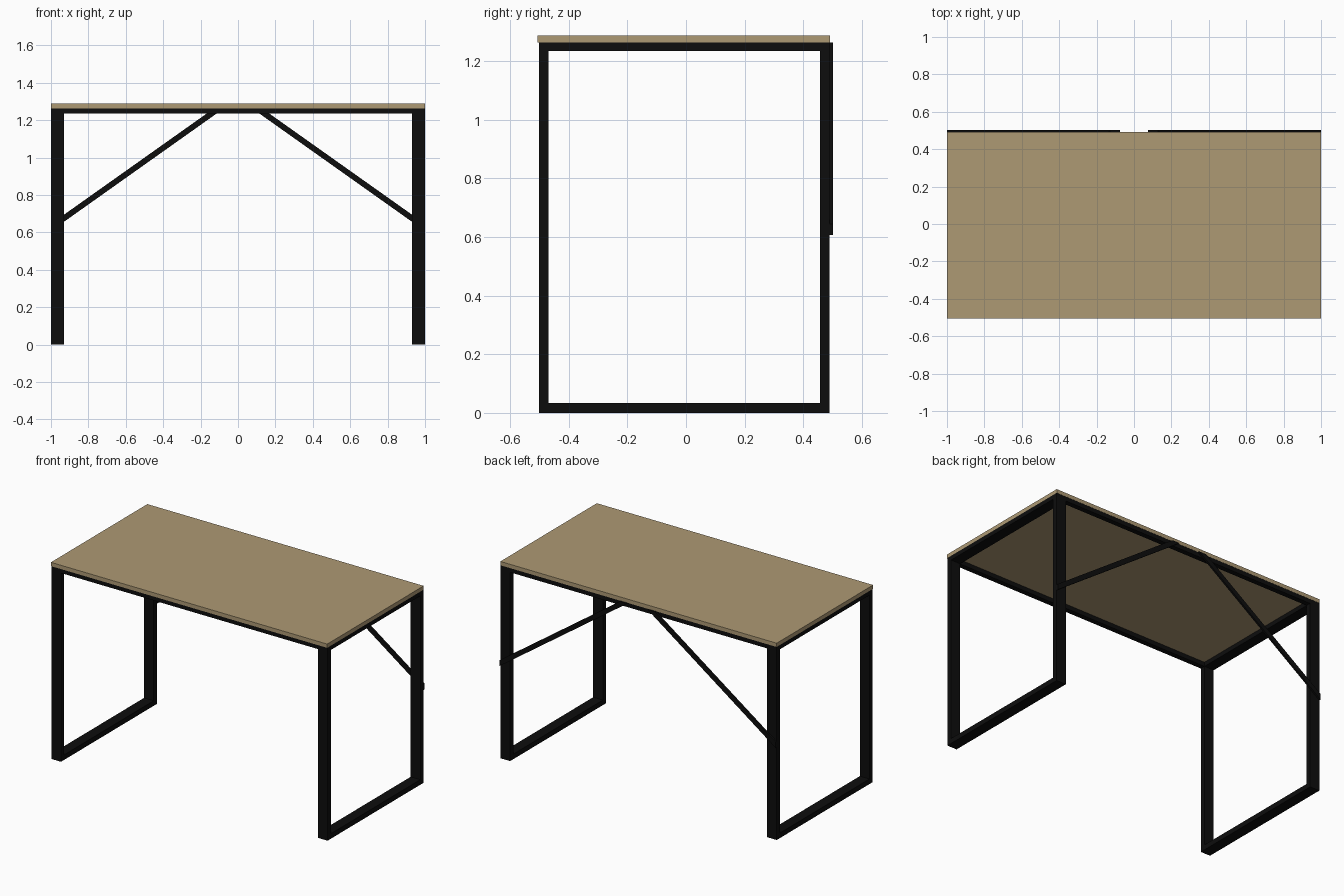
import bpy
import bmesh

if "Cube" in bpy.data.objects:
    bpy.data.objects.remove(bpy.data.objects["Cube"])


def material(name, rgb):
    m = bpy.data.materials.new(name)
    m.diffuse_color = (*rgb, 1)
    m.use_nodes = True
    m.node_tree.nodes["Principled BSDF"].inputs["Base Color"].default_value = m.diffuse_color
    return m


WOOD = material("light_wood", (0.42, 0.32, 0.175))
BLACK = material("black_metal", (0.004, 0.004, 0.004))


def prism(name, profile, y0, y1, mat):
    """Extrude an x-z profile from y0 to y1."""
    bm = bmesh.new()
    face = bm.faces.new([bm.verts.new((x, y0, z)) for x, z in profile])
    ext = bmesh.ops.extrude_face_region(bm, geom=[face])
    for v in ext["geom"]:
        if isinstance(v, bmesh.types.BMVert):
            v.co.y = y1
    bmesh.ops.recalc_face_normals(bm, faces=bm.faces)
    mesh = bpy.data.meshes.new(name)
    bm.to_mesh(mesh)
    bm.free()
    mesh.materials.append(mat)
    obj = bpy.data.objects.new(name, mesh)
    bpy.context.collection.objects.link(obj)
    return obj


def box(name, x0, x1, y0, y1, z0, z1, mat):
    return prism(name, [(x0, z0), (x1, z0), (x1, z1), (x0, z1)], y0, y1, mat)


FRONT, BACK = -0.502, 0.49   # frame depth limits
BAR, WIDE = 0.033, 0.07      # tube thickness and width
RAIL_Z, TOP_Z = 1.235, 1.263

# Table top
box("table_top", -1, 1, -0.506, 0.491, TOP_Z, 1.288, WOOD)

# Long rails under the top
for name, y in (("front_rail", FRONT), ("back_rail", BACK - BAR)):
    box(name, -1 + WIDE, 1 - WIDE, y, y + BAR, RAIL_Z, TOP_Z, BLACK)

for side, s in (("left", -1), ("right", 1)):
    outer, inner = s, s * (1 - WIDE)
    # Rectangular leg frame
    for name, y in (("front_leg", FRONT), ("back_leg", BACK - BAR)):
        box(f"{side}_{name}", outer, inner, y, y + BAR, 0, TOP_Z, BLACK)
    for name, z0, z1 in (("foot_bar", 0, BAR), ("top_bar", RAIL_Z, TOP_Z)):
        box(f"{side}_{name}", outer, inner, FRONT + BAR, BACK - BAR, z0, z1, BLACK)
    # Flat diagonal brace fixed on the back of the frame
    prism(f"{side}_brace",
          [(s, 0.607), (s * 0.075, TOP_Z), (s * 0.128, TOP_Z), (s, 0.645)],
          BACK, 0.502, BLACK)
